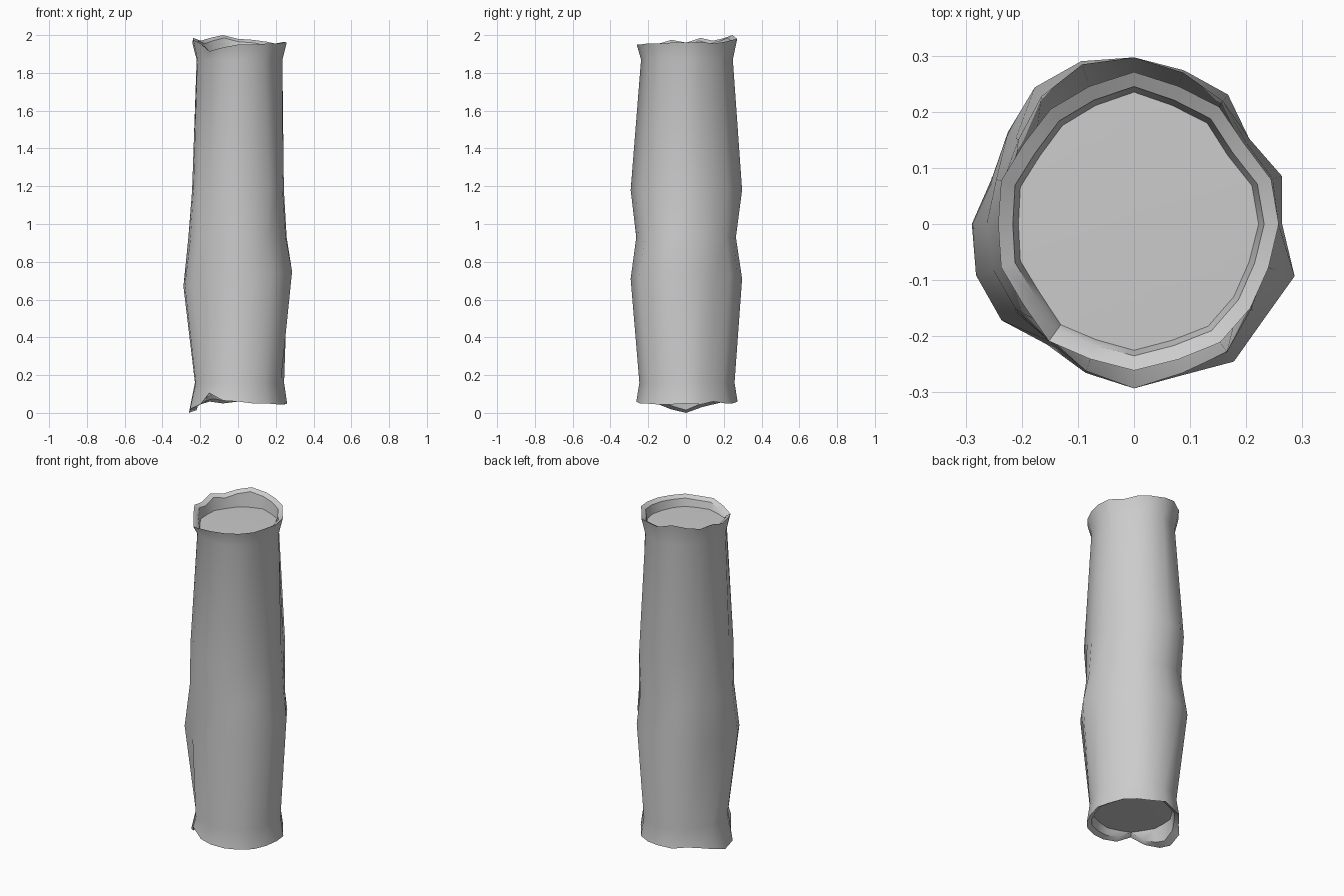
import bpy, bmesh, math

if "Cube" in bpy.data.objects:
    bpy.data.objects.remove(bpy.data.objects["Cube"])

N = 20  # sides of the trunk

# Radius round the trunk every 18 degrees from +x: widest bulge and end core
BULGE = [.264, .277, .255, .285, .288, .297, .305, .301, .278, .266,
         .289, .296, .292, .265, .279, .293, .283, .303, .287, .301]
CORE = [.222, .221, .207, .222, .222, .235, .222, .217, .207, .213,
        .206, .213, .208, .222, .217, .225, .218, .225, .22, .216]
# Ragged heights of the two ends
TOP_Z = [1.96, 1.965, 1.955, 1.965, 1.975, 1.98, 2.0, 1.985, 1.97, 1.985,
         1.96, 1.975, 1.955, 1.915, 1.935, 1.95, 1.95, 1.955, 1.955, 1.96]
LOW_Z = [.05, .045, .06, .05, .05, .06, .05, .06, .045, .03,
         .0, .02, .045, .105, .065, .06, .05, .05, .045, .045]


def ring(bm, radius, height):
    verts = []
    for i in range(N):
        a = math.tau * i / N
        r = radius(i, a)
        verts.append(bm.verts.new((r * math.cos(a), r * math.sin(a), height(i))))
    return verts


def loft(bm, rings):
    for lo, hi in zip(rings, rings[1:]):
        for i in range(N):
            j = (i + 1) % N
            bm.faces.new((lo[i], lo[j], hi[j], hi[i]))


def finish(bm, name):
    bmesh.ops.recalc_face_normals(bm, faces=bm.faces)
    mesh = bpy.data.meshes.new(name)
    bm.to_mesh(mesh)
    bm.free()
    ob = bpy.data.objects.new(name, mesh)
    bpy.context.collection.objects.link(ob)
    bpy.ops.object.select_all(action='DESELECT')
    ob.select_set(True)
    bpy.context.view_layer.objects.active = ob
    bpy.ops.object.shade_smooth_by_angle(angle=math.radians(40))
    return ob


def mix(a, b, t):
    return a + (b - a) * t


# Closed log: recessed end cuts, ragged flared rims and bulging bark in one skin
bm = bmesh.new()
rings = [
    ring(bm, lambda i, a: CORE[i], lambda i: .115),
    ring(bm, lambda i, a: CORE[i] + .012, lambda i: LOW_Z[i] + .015),
    ring(bm, lambda i, a: CORE[i] + (.054 if 9 <= i <= 11 else .038), lambda i: LOW_Z[i]),
    ring(bm, lambda i, a: CORE[i] + .022, lambda i: .16),
    ring(bm, lambda i, a: BULGE[i], lambda i: .71 + .04 * math.cos(math.tau * i / N)),
    ring(bm, lambda i, a: mix(.256, BULGE[i], .2), lambda i: .93),
    ring(bm, lambda i, a: mix(.243, BULGE[i], math.sin(a) ** 2), lambda i: 1.18),
    ring(bm, lambda i, a: CORE[i] + .013, lambda i: 1.87),
    ring(bm, lambda i, a: CORE[i] + .036, lambda i: TOP_Z[i]),
    ring(bm, lambda i, a: CORE[i] + .01, lambda i: TOP_Z[i] - .015),
    ring(bm, lambda i, a: CORE[i], lambda i: 1.895),
]
loft(bm, rings)

# Cut ends fan in to a centre point
for edge, z in ((rings[0], .11), (rings[-1], 1.9)):
    c = bm.verts.new((0, 0, z))
    for i in range(N):
        bm.faces.new((edge[i], edge[(i + 1) % N], c))
finish(bm, "log")
